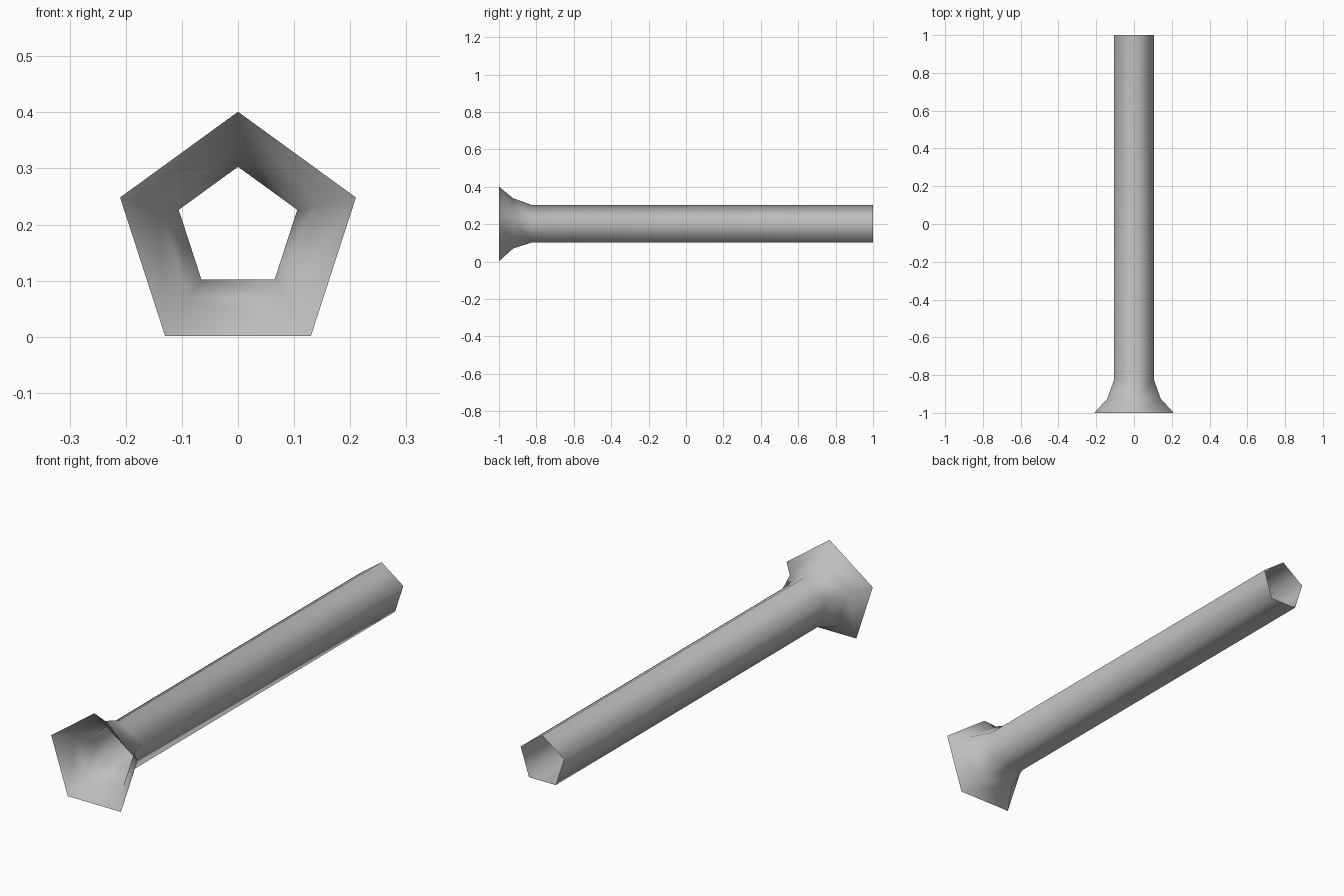
import bpy, bmesh, math

if "Cube" in bpy.data.objects:
    bpy.data.objects.remove(bpy.data.objects["Cube"], do_unlink=True)

# Plain grey material
grey = bpy.data.materials.new("plain grey")
grey.use_nodes = True
colour = (0.52, 0.52, 0.52, 1)
grey.diffuse_color = colour
grey.node_tree.nodes["Principled BSDF"].inputs["Base Color"].default_value = colour

SIDES = 5
# Rings from the flared mouth to the plain end: y, radius, centre height
RINGS = [(-1.0, 0.221, 0.18), (-0.925, 0.149, 0.19),
         (-0.825, 0.111, 0.192), (1.0, 0.111, 0.192)]

# Open five-sided tube with a flared mouth
bm = bmesh.new()
loops = []
for y, radius, height in RINGS:
    angles = [2 * math.pi * i / SIDES for i in range(SIDES)]
    loops.append([bm.verts.new((radius * math.sin(a), y, height + radius * math.cos(a)))
                  for a in angles])
for front, back in zip(loops, loops[1:]):
    for i in range(SIDES):
        j = (i + 1) % SIDES
        bm.faces.new((front[i], back[i], back[j], front[j]))
for face in bm.faces:
    face.smooth = True
bm.normal_update()
# Point the normals away from the tube's axis
side = bm.faces[:][-1]
centre = side.calc_center_median()
if side.normal.x * centre.x + side.normal.z * (centre.z - 0.192) < 0:
    bmesh.ops.reverse_faces(bm, faces=bm.faces[:])

mesh = bpy.data.meshes.new("flared_tube")
bm.to_mesh(mesh)
bm.free()
mesh.materials.append(grey)
tube = bpy.data.objects.new("flared_tube", mesh)
bpy.context.collection.objects.link(tube)
